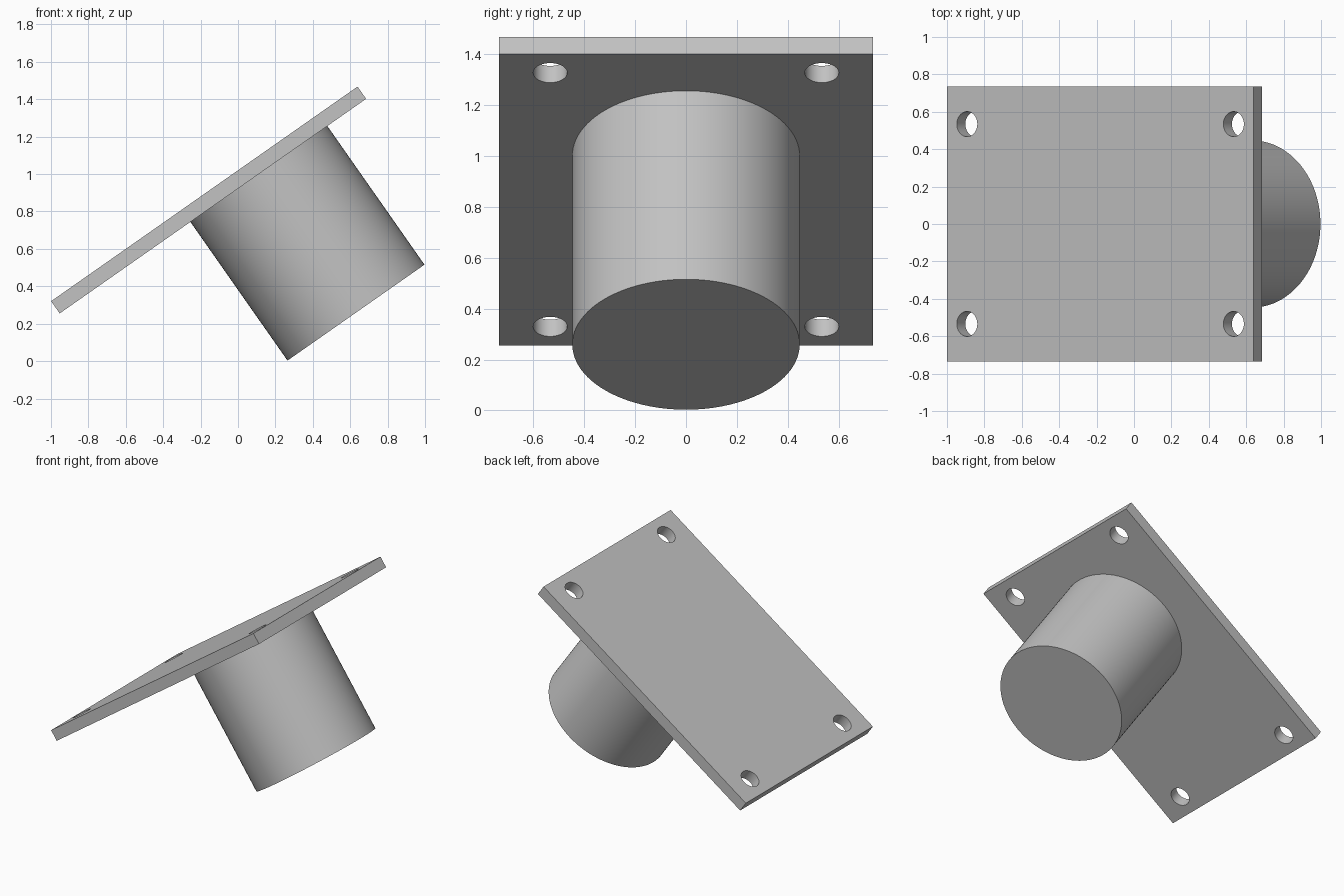
import bpy, bmesh, math
from mathutils import Matrix, Vector

cube = bpy.data.objects.get("Cube")
if cube:
    bpy.data.objects.remove(cube, do_unlink=True)

LENGTH, WIDTH, THICK = 2.0, 1.47, 0.08
POST_R, POST_LEN, POST_X = 0.447, 0.905, 0.30
HOLE_R, HOLE_X, HOLE_Y = 0.067, 0.87, 0.534

# Tilted frame: origin at the middle of the plate's top face
FRAME = Matrix.Translation((-0.18, 0, 0.894)) @ Matrix.Rotation(math.radians(-35), 4, "Y")

grey = bpy.data.materials.new("light grey")
grey.use_nodes = True
colour = (0.54, 0.54, 0.54, 1)
grey.diffuse_color = colour
grey.node_tree.nodes["Principled BSDF"].inputs["Base Color"].default_value = colour


def add_part(name, bm):
    mesh = bpy.data.meshes.new(name)
    bm.to_mesh(mesh)
    bm.free()
    mesh.materials.append(grey)
    part = bpy.data.objects.new(name, mesh)
    bpy.context.collection.objects.link(part)
    part.matrix_world = FRAME
    return part


def add_cylinder(bm, radius, depth, centre, sides):
    bmesh.ops.create_cone(bm, cap_ends=True, segments=sides, radius1=radius, radius2=radius,
                          depth=depth, matrix=Matrix.Translation(Vector(centre)))


def smooth(part):
    bpy.ops.object.select_all(action="DESELECT")
    part.select_set(True)
    bpy.context.view_layer.objects.active = part
    bpy.ops.object.shade_smooth_by_angle(angle=math.radians(30))


# Mounting plate
bm = bmesh.new()
bmesh.ops.create_cube(bm, size=1, matrix=Matrix.Translation((0, 0, -THICK / 2))
                      @ Matrix.Diagonal((LENGTH, WIDTH, THICK, 1)))
plate = add_part("mounting_plate", bm)

# Bolt holes in the four corners
bm = bmesh.new()
for sx in (-1, 1):
    for sy in (-1, 1):
        add_cylinder(bm, HOLE_R, THICK * 3, (sx * HOLE_X, sy * HOLE_Y, -THICK / 2), 48)
cutter = add_part("hole_cutter", bm)
cutter.hide_render = True

drill = plate.modifiers.new("bolt_holes", "BOOLEAN")
drill.operation = "DIFFERENCE"
drill.solver = "EXACT"
drill.object = cutter
bpy.context.view_layer.objects.active = plate
bpy.ops.object.modifier_apply(modifier=drill.name)
bpy.data.objects.remove(cutter, do_unlink=True)
smooth(plate)

# Round post under the plate
bm = bmesh.new()
add_cylinder(bm, POST_R, POST_LEN, (POST_X, 0, -THICK - POST_LEN / 2), 96)
smooth(add_part("round_post", bm))
